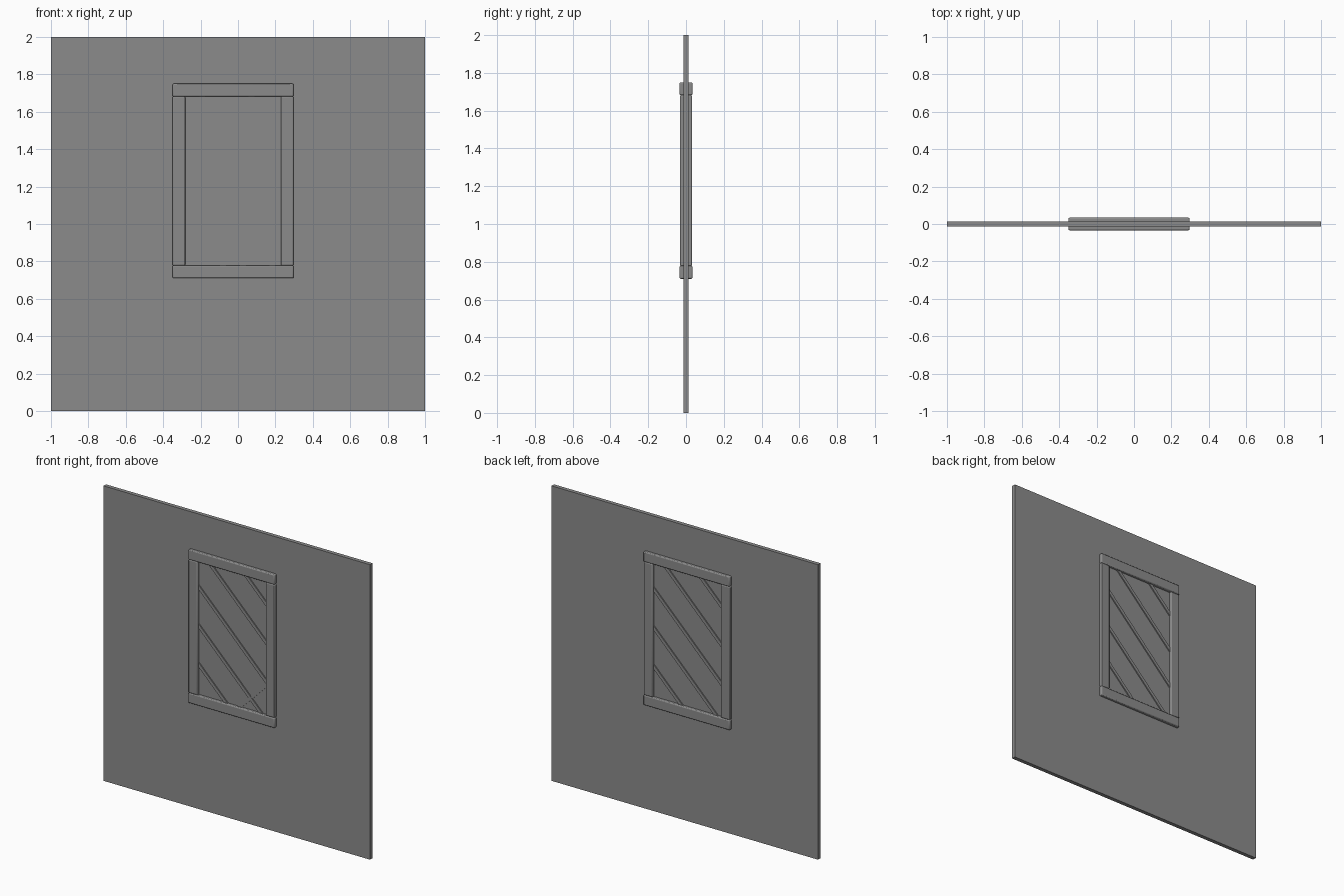
import bpy
import math

cube = bpy.data.objects.get("Cube")
if cube:
    bpy.data.objects.remove(cube, do_unlink=True)

GREY = (0.26, 0.26, 0.26, 1)
mat = bpy.data.materials.new("plain grey")
mat.use_nodes = True
mat.diffuse_color = GREY
mat.node_tree.nodes["Principled BSDF"].inputs["Base Color"].default_value = GREY


def box(name, center, size, angle=0, bevel=0):
    """Box turned about the y axis, with optional rounded edges."""
    bpy.ops.mesh.primitive_cube_add(size=1, location=center)
    ob = bpy.context.object
    ob.name = name
    ob.scale = size
    bpy.ops.object.transform_apply(location=False, rotation=False, scale=True)
    ob.rotation_euler.y = angle
    ob.data.materials.append(mat)
    if bevel:
        mod = ob.modifiers.new("rounded edges", "BEVEL")
        mod.width = bevel
        mod.segments = 2
        bpy.ops.object.shade_smooth_by_angle()
    return ob


# Wall panel
box("wall", (0, 0, 1), (2, 0.027, 2))

# Window frame
LEFT, RIGHT, BOTTOM, TOP = -0.35, 0.297, 0.71, 1.75
WIDTH, DEPTH = 0.068, 0.068
mid_x, mid_z = (LEFT + RIGHT) / 2, (BOTTOM + TOP) / 2
half = WIDTH / 2
for name, z in (("bottom_rail", BOTTOM + half), ("top_rail", TOP - half)):
    box(name, (mid_x, 0, z), (RIGHT - LEFT, DEPTH, WIDTH), bevel=0.006)
for name, x in (("right_stile", LEFT + half), ("left_stile", RIGHT - half)):
    box(name, (x, 0, mid_z), (WIDTH, DEPTH - 0.003, TOP - BOTTOM - 2 * WIDTH), bevel=0.006)

# Diagonal lattice: falling bars stand out in front, rising bars behind
x0, x1 = LEFT + half, RIGHT - half
z0, z1 = BOTTOM + half, TOP - half
for i in range(5):
    total = 0.70 + 0.263 * i
    xa, xb = max(x0, total - z1), min(x1, total - z0)
    length = (xb - xa) * math.sqrt(2)
    cx, cz = (xa + xb) / 2, total - (xa + xb) / 2
    box(f"front_lattice_bar_{i}", (cx, -0.008, cz), (length, 0.026, 0.022), math.pi / 4)
    depth, cy = (0.04, 0.001) if i == 0 else (0.026, 0.008)
    box(f"back_lattice_bar_{i}", (2 * mid_x - cx, cy, cz), (length, depth, 0.022), -math.pi / 4)
